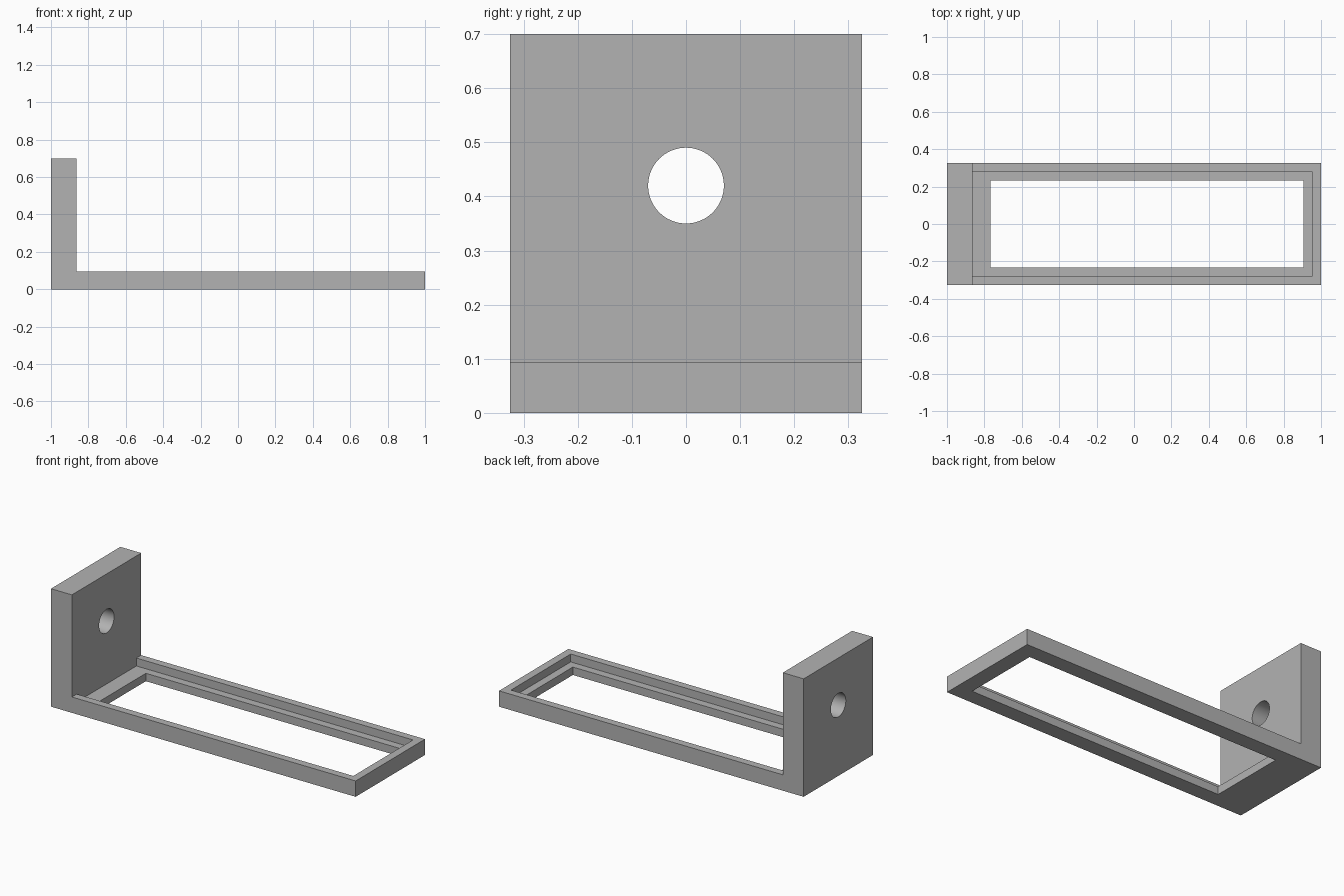
import bpy
import bmesh
from math import pi, radians
from mathutils import Matrix

cube = bpy.data.objects.get("Cube")
if cube:
    bpy.data.objects.remove(cube, do_unlink=True)

HALF_WIDTH = 0.325
PLATE_X = -0.863      # inner face of the upright plate
RIM_Z = 0.094
LEDGE_Z = 0.047
HEIGHT = 0.70

grey = bpy.data.materials.new("plain grey")
grey.use_nodes = True
colour = (0.45, 0.45, 0.45, 1)
grey.diffuse_color = colour
grey.node_tree.nodes["Principled BSDF"].inputs["Base Color"].default_value = colour


def make_object(name, bm):
    bmesh.ops.recalc_face_normals(bm, faces=bm.faces)
    mesh = bpy.data.meshes.new(name)
    bm.to_mesh(mesh)
    bm.free()
    mesh.materials.append(grey)
    obj = bpy.data.objects.new(name, mesh)
    bpy.context.collection.objects.link(obj)
    return obj


def extrude_profile(name, profile, half_width):
    """Extrude an x-z outline evenly to both sides of y = 0."""
    bm = bmesh.new()
    face = bm.faces.new([bm.verts.new((x, -half_width, z)) for x, z in profile])
    result = bmesh.ops.extrude_face_region(bm, geom=[face])
    verts = [v for v in result["geom"] if isinstance(v, bmesh.types.BMVert)]
    bmesh.ops.translate(bm, verts=verts, vec=(0, 2 * half_width, 0))
    return make_object(name, bm)


def box(name, x0, x1, z0, z1, half_width):
    return extrude_profile(name, [(x0, z0), (x1, z0), (x1, z1), (x0, z1)], half_width)


def cut(target, cutter):
    cutter.hide_render = True
    mod = target.modifiers.new(cutter.name, 'BOOLEAN')
    mod.operation = 'DIFFERENCE'
    mod.solver = 'EXACT'
    mod.object = cutter
    bpy.context.view_layer.objects.active = target
    bpy.ops.object.modifier_apply(modifier=mod.name)
    bpy.data.objects.remove(cutter, do_unlink=True)


# L-shaped body: upright plate and long base
bracket = extrude_profile("bracket", [
    (-1, 0), (1, 0), (1, RIM_Z), (PLATE_X, RIM_Z), (PLATE_X, HEIGHT), (-1, HEIGHT),
], HALF_WIDTH)

# Stepped window in the base: wide recess above, narrower opening through
cut(bracket, box("recess_cutter", PLATE_X, 0.953, LEDGE_Z, 0.2, 0.28))
cut(bracket, box("opening_cutter", -0.768, 0.906, -0.1, 0.2, 0.233))

# Round hole through the plate
bm = bmesh.new()
bmesh.ops.create_cone(bm, cap_ends=True, segments=64, radius1=0.07, radius2=0.07, depth=0.4,
                      matrix=Matrix.Translation((-0.93, 0, 0.42)) @ Matrix.Rotation(pi / 2, 4, 'Y'))
cut(bracket, make_object("hole_cutter", bm))

# Smooth hole wall, sharp edges elsewhere
bpy.ops.object.select_all(action='DESELECT')
bracket.select_set(True)
bpy.context.view_layer.objects.active = bracket
bpy.ops.object.shade_smooth_by_angle(angle=radians(30))
